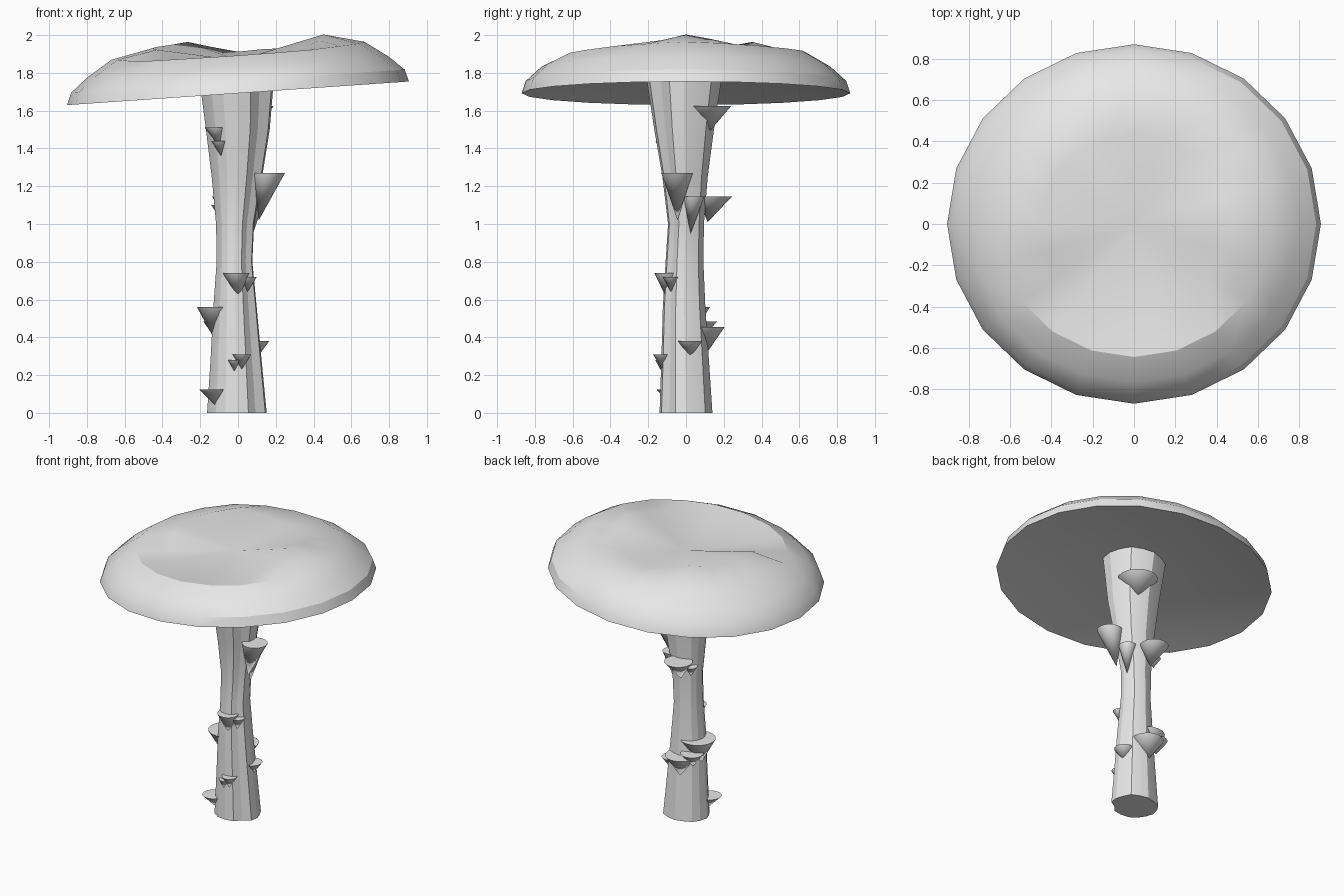
import bpy, bmesh
from math import sin, cos, pi, radians

old = bpy.data.objects.get("Cube")
if old:
    bpy.data.objects.remove(old, do_unlink=True)

grey = bpy.data.materials.new("plain_grey")
grey.use_nodes = True
grey.diffuse_color = (0.8, 0.8, 0.8, 1)
grey.node_tree.nodes["Principled BSDF"].inputs["Base Color"].default_value = grey.diffuse_color


def finish(bm, name, angle=30):
    """Turn a bmesh into a shaded, coloured object."""
    bmesh.ops.recalc_face_normals(bm, faces=bm.faces)
    mesh = bpy.data.meshes.new(name)
    bm.to_mesh(mesh)
    bm.free()
    mesh.materials.append(grey)
    ob = bpy.data.objects.new(name, mesh)
    bpy.context.collection.objects.link(ob)
    bpy.ops.object.select_all(action="DESELECT")
    ob.select_set(True)
    bpy.context.view_layer.objects.active = ob
    bpy.ops.object.shade_smooth_by_angle(angle=radians(angle))


def bridge(bm, low, high):
    n = len(low)
    for i in range(n):
        j = (i + 1) % n
        bm.faces.new((low[i], low[j], high[j], high[i]))


def fan(bm, ring, tip):
    point = bm.verts.new(tip)
    for i in range(len(ring)):
        bm.faces.new((ring[i], ring[(i + 1) % len(ring)], point))


# Cap: tilted, with a dented, uneven crown and a shallow hollow underside
SIDES = 20
crown = [.28, .257, .235, .22, .225, .22, .255, .29, .28, .275,
         .27, .26, .195, .185, .18, .175, .18, .19, .225, .25]
bm = bmesh.new()
rings = []
for r, h, dent in [(1, 0, 0), (.975, .065, 0), (.88, .14, 0), (.74, .215, .25), (.5, 0, 1)]:
    ring = []
    for i in range(SIDES):
        a = 2 * pi * i / SIDES
        x, y = .905 * r * cos(a), .87 * r * sin(a)
        height = crown[i] if dent == 1 else h + dent * (crown[i] - .235)
        ring.append(bm.verts.new((x, y, 1.692 + .069 * x + height)))
    rings.append(ring)
for low, high in zip(rings, rings[1:]):
    bridge(bm, low, high)
fan(bm, rings[-1], (0, 0, 1.867))
fan(bm, rings[0], (0, 0, 1.845))
finish(bm, "cap")

# Stem: waisted trunk with lengthwise folds
FOLDS = [1, .97, 1.03, .98, 1, .96, 1.02, 1, 1.01, .97, 1, 1.03, 1, 1, .88, 1.03]
bm = bmesh.new()
rings = []
for z, cx, rx, cy, ry in [(0, -.005, .157, 0, .14), (.3, -.01, .133, -.005, .125),
                          (.55, -.015, .115, -.01, .113), (.8, -.018, .094, -.008, .1),
                          (1, -.015, .1, 0, .095), (1.25, -.005, .133, -.005, .12),
                          (1.5, 0, .168, -.01, .158), (1.83, -.008, .203, -.01, .208)]:
    rings.append([bm.verts.new((cx + rx * f * cos(2 * pi * i / 16),
                                cy + ry * f * sin(2 * pi * i / 16), z))
                  for i, f in enumerate(FOLDS)])
for low, high in zip(rings, rings[1:]):
    bridge(bm, low, high)
bm.faces.new(rings[0])
finish(bm, "stem", 15)


# Small funnel mushrooms: round flat top, tapering to an off-centre tip
def funnel(name, x, y, z, r, tip):
    bm = bmesh.new()
    rim = [bm.verts.new((x + r * cos(2 * pi * i / 16), y + r * sin(2 * pi * i / 16), z))
           for i in range(16)]
    bm.faces.new(rim)
    fan(bm, rim, tip)
    finish(bm, name, 40)


funnel("funnel_right_high", .165, -.047, 1.27, .084, (.11, -.045, 1.02))
funnel("funnel_front_high", -.12, -.11, 1.51, .056, (-.1, -.12, 1.41))
funnel("funnel_front_high_small", -.1, -.12, 1.44, .042, (-.09, -.12, 1.36))
funnel("funnel_back_top", .06, .11, 1.625, .13, (.07, .12, 1.485))
funnel("funnel_back_middle", -.045, .15, 1.145, .093, (-.04, .115, 1.01))
funnel("funnel_right_middle", .088, .04, 1.145, .057, (.08, .025, .95))
funnel("funnel_back_left_small", -.1, .085, 1.1, .042, (-.095, .08, 1.03))
funnel("funnel_front_waist", -.01, -.097, .74, .07, (0, -.1, .6))
funnel("funnel_front_waist_small", .055, -.077, .72, .045, (.05, -.08, .64))
funnel("funnel_left_large", -.1, .01, .56, .117, (-.12, .01, .38))
funnel("funnel_left_small", -.11, .09, .485, .075, (-.115, .085, .39))
funnel("funnel_back_low", -.03, .1, .455, .105, (-.03, .105, .31))
funnel("funnel_right_low", .1, .02, .38, .065, (.1, .02, .29))
funnel("funnel_front_low", .02, -.125, .31, .05, (.02, -.125, .23))
funnel("funnel_front_low_small", -.02, -.13, .28, .033, (-.02, -.13, .22))
funnel("funnel_left_base", -.135, -.085, .125, .072, (-.12, -.08, .04))
